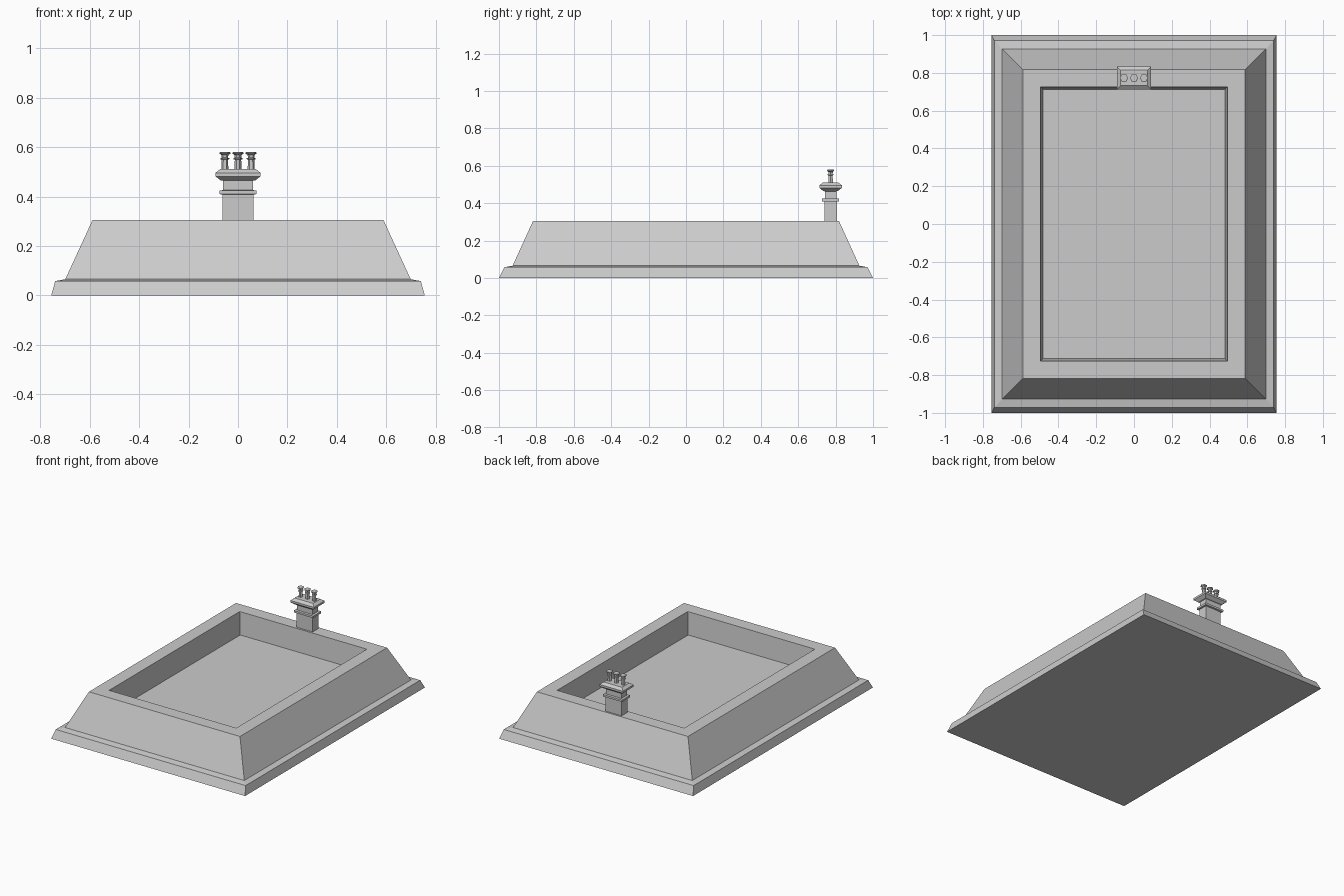
import bpy, bmesh
from math import cos, sin, pi

if "Cube" in bpy.data.objects:
    bpy.data.objects.remove(bpy.data.objects["Cube"])


def rect(hx, hy, z):
    return [(-hx, -hy, z), (hx, -hy, z), (hx, hy, z), (-hx, hy, z)]


def hexagon(r, z):
    return [(r * cos(i * pi / 3), r * sin(i * pi / 3), z) for i in range(6)]


def loft(name, rings, location=(0, 0, 0)):
    """Skin a stack of matching rings and cap both ends."""
    bm = bmesh.new()
    loops = [[bm.verts.new(co) for co in ring] for ring in rings]
    for a, b in zip(loops, loops[1:]):
        for i in range(len(a)):
            j = (i + 1) % len(a)
            bm.faces.new((a[i], a[j], b[j], b[i]))
    bm.faces.new(loops[0][::-1])
    bm.faces.new(loops[-1])
    bmesh.ops.recalc_face_normals(bm, faces=bm.faces)
    mesh = bpy.data.meshes.new(name)
    bm.to_mesh(mesh)
    bm.free()
    obj = bpy.data.objects.new(name, mesh)
    obj.location = location
    bpy.context.collection.objects.link(obj)
    return obj


# Mansard roof: eave moulding, sloped sides, flat rim and sunken deck
roof_profile = [(0.755, 1.0, 0), (0.739, 0.971, 0.058), (0.698, 0.927, 0.066),
                (0.588, 0.818, 0.305), (0.495, 0.726, 0.305), (0.481, 0.712, 0.149)]
loft("mansard_roof", [rect(*p) for p in roof_profile])

CHIMNEY_Y = 0.773

# Chimney stack with a projecting band and a flared cap
chimney_profile = [(0.063, 0.033, 0.30), (0.063, 0.033, 0.408),
                   (0.075, 0.045, 0.410), (0.075, 0.045, 0.424),
                   (0.061, 0.031, 0.426), (0.061, 0.031, 0.464),
                   (0.071, 0.040, 0.466), (0.091, 0.060, 0.482),
                   (0.091, 0.060, 0.496), (0.072, 0.041, 0.511)]
loft("chimney_stack", [rect(*p) for p in chimney_profile], (0, CHIMNEY_Y, 0))

# Three six-sided chimney pots with collar and lip
pot_profile = [(0.014, 0.507), (0.013, 0.549), (0.018, 0.551), (0.018, 0.555),
               (0.013, 0.557), (0.014, 0.568), (0.022, 0.573), (0.022, 0.578),
               (0.018, 0.580)]
for i, x in enumerate((-0.053, 0, 0.053)):
    loft(f"chimney_pot_{i + 1}", [hexagon(*p) for p in pot_profile], (x, CHIMNEY_Y, 0))
